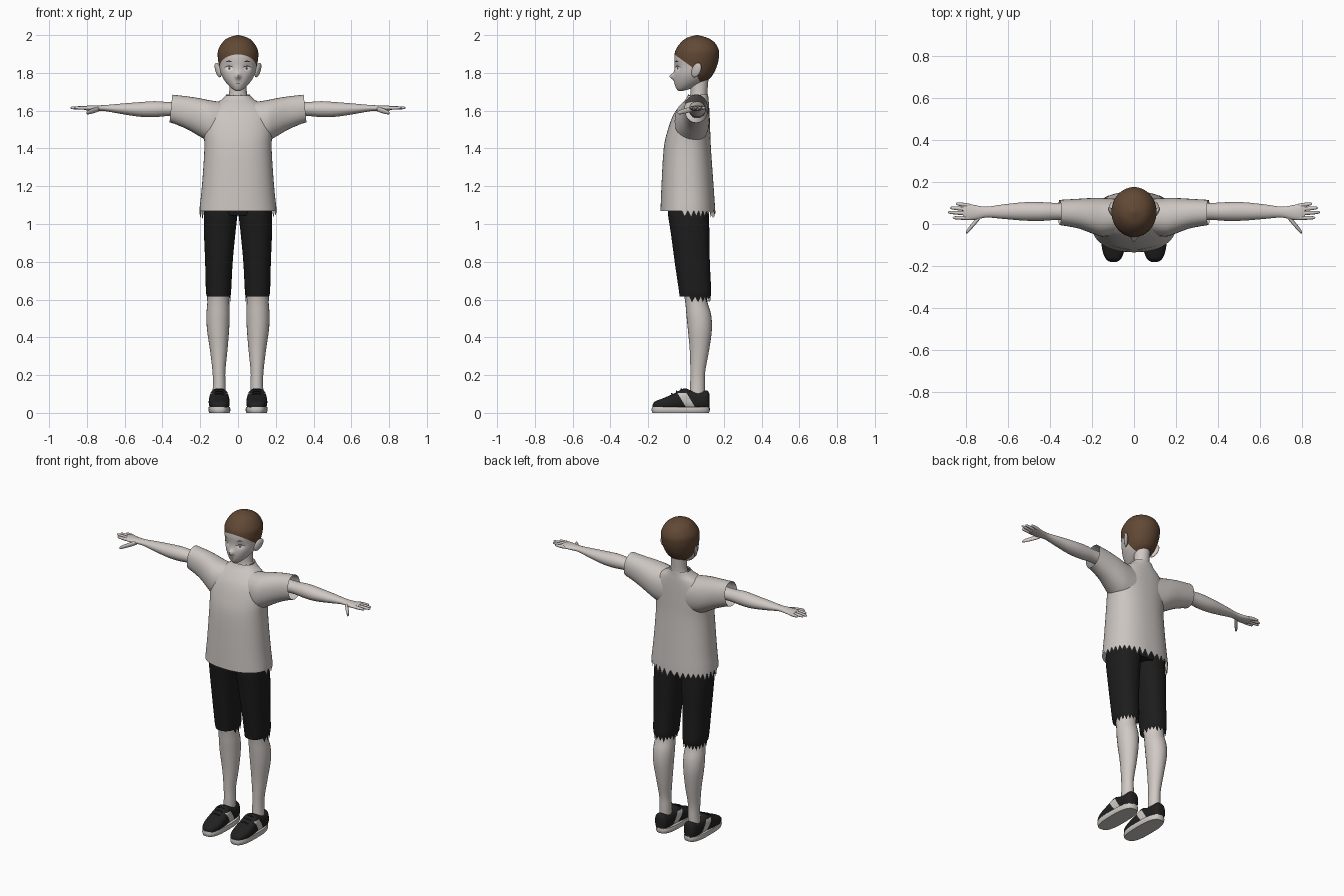
import bpy, bmesh, math, random
from mathutils import Vector
from mathutils.bvhtree import BVHTree

random.seed(4)
if "Cube" in bpy.data.objects:
    bpy.data.objects.remove(bpy.data.objects["Cube"])


def material(name, r, g, b):
    m = bpy.data.materials.new(name)
    m.use_nodes = True
    m.diffuse_color = (r, g, b, 1)
    bsdf = m.node_tree.nodes["Principled BSDF"]
    bsdf.inputs["Base Color"].default_value = (r, g, b, 1)
    bsdf.inputs["Roughness"].default_value = 0.8
    return m


SKIN = material("skin", 0.63, 0.58, 0.55)
CLOTH = material("shirt_cloth", 0.6, 0.56, 0.53)
SHORTS = material("shorts_black", 0.012, 0.012, 0.012)
HAIR = material("hair_brown", 0.12, 0.065, 0.035)
SHOE = material("shoe_black", 0.015, 0.015, 0.015)
SOLE = material("sole_light", 0.6, 0.57, 0.54)
WHITE = material("eye_white", 0.85, 0.85, 0.85)
LINE = material("face_line", 0.04, 0.03, 0.028)
IRIS = material("iris_grey", 0.3, 0.28, 0.27)


def finish(bm, name, mats, mirror=False, angle=50):
    me = bpy.data.meshes.new(name)
    bm.to_mesh(me)
    bm.free()
    for m in mats:
        me.materials.append(m)
    me.shade_smooth()
    me.set_sharp_from_angle(angle=math.radians(angle))
    ob = bpy.data.objects.new(name, me)
    bpy.context.collection.objects.link(ob)
    if mirror:
        ob.modifiers.new("mirror", "MIRROR")
    return ob


def spline(rows, steps):
    """Smooth curve through rows of numbers."""
    out = []
    for i in range(len(rows) - 1):
        a, b, c, d = (rows[max(0, min(len(rows) - 1, k))] for k in range(i - 1, i + 3))
        for s in range(steps):
            t = s / steps
            out.append([q + t / 2 * (r - p + t * (2 * p - 5 * q + 4 * r - u + t * (3 * (q - r) + u - p)))
                        for p, q, r, u in zip(a, b, c, d)])
    return out + [list(rows[-1])]


def loft(axis, rows, n=24, steps=4, power=2.0, caps=True):
    """Rows hold position along axis, then min/max on the two other axes."""
    bm = bmesh.new()
    rings = []
    for t, a0, a1, b0, b1 in spline(rows, steps):
        ring = []
        for j in range(n):
            w = math.tau * j / n
            c, s = (math.copysign(abs(f) ** (2 / power), f) for f in (math.cos(w), math.sin(w)))
            co = [(a0 + a1 + c * (a1 - a0)) / 2, (b0 + b1 + s * (b1 - b0)) / 2]
            co.insert("xyz".index(axis), t)
            ring.append(bm.verts.new(co))
        rings.append(ring)
    for low, high in zip(rings, rings[1:]):
        for j in range(n):
            k = (j + 1) % n
            bm.faces.new((low[j], low[k], high[k], high[j]))
    if caps:
        bm.faces.new(rings[0])
        bm.faces.new(rings[-1])
    bmesh.ops.recalc_face_normals(bm, faces=bm.faces)
    return bm, rings


def paint(bm, planes, rule):
    """Cut along planes, then give faces passing the rule the second colour."""
    for co, no in planes:
        bmesh.ops.bisect_plane(bm, geom=bm.verts[:] + bm.edges[:] + bm.faces[:],
                               plane_co=co, plane_no=no)
    for f in bm.faces:
        f.material_index = int(rule(f.calc_center_median()))


def fray(ring, depth, rule):
    """Turn an open edge into torn teeth."""
    for v in ring[1::2]:
        if rule(v.co):
            v.co.z -= depth * random.uniform(0.7, 1.3)


def sym(rows):
    return [(z, -w, w, f, b) for z, w, f, b in rows]


# Head with a soft nose, and hair painted behind two hairline planes
bm, _ = loft("z", sym([
    (1.705, .012, -.04, -.015), (1.715, .03, -.05, .02), (1.74, .056, -.06, .08),
    (1.77, .078, -.064, .125), (1.80, .092, -.063, .148), (1.84, .101, -.06, .165),
    (1.88, .107, -.062, .174), (1.92, .105, -.055, .174), (1.96, .083, -.028, .152),
    (1.985, .054, .004, .115), (2.0, .006, .052, .062)]), n=64, steps=5)
for v in bm.verts:
    if v.co.y < 0:
        v.co.y -= .024 * math.exp(-(v.co.x / .012) ** 2 - ((v.co.z - 1.782) / .016) ** 2)
        v.co.y += .008 * math.exp(-((abs(v.co.x) - .045) / .02) ** 2 - ((v.co.z - 1.825) / .016) ** 2)
hairline = [(Vector((0, -.06, 1.897)), Vector((0, .065, .09)).normalized()),
            (Vector((0, .035, 1.83)), Vector((0, .1, .05)).normalized())]
paint(bm, hairline, lambda c: any((c - co).dot(no) > 0 for co, no in hairline))
face = BVHTree.FromBMesh(bm)
finish(bm, "head", [SKIN, HAIR])


# Painted face features, laid on the face surface
def decal(name, mat, x, z, w, h, lift, mirror=True, bend=0.0):
    bm = bmesh.new()
    cols = []
    for i in range(13):
        u = i / 6 - 1
        half = h * math.sqrt(max(0.02, 1 - u * u))
        col = []
        for s in (-1, 0, 1):
            px, pz = x + u * w, z + s * half - bend * u * u
            hit = face.ray_cast(Vector((px, -1, pz)), Vector((0, 1, 0)))[0]
            col.append(bm.verts.new((px, hit.y - lift, pz)))
        cols.append(col)
    for a, b in zip(cols, cols[1:]):
        for k in range(2):
            bm.faces.new((a[k], b[k], b[k + 1], a[k + 1]))
    finish(bm, name, [mat], mirror)


decal("eye_white", WHITE, .047, 1.823, .021, .010, .0015)
decal("iris", IRIS, .046, 1.824, .007, .0095, .003)
decal("pupil", LINE, .046, 1.824, .003, .005, .004)
decal("upper_lid", LINE, .048, 1.836, .024, .0025, .004, bend=.008)
decal("eyebrow", LINE, .048, 1.862, .016, .003, .002, bend=.004)
decal("mouth", LINE, 0, 1.746, .014, .0014, .002, mirror=False)

# Ears
bm = bmesh.new()
bmesh.ops.create_uvsphere(bm, u_segments=20, v_segments=12, radius=1)
for v in bm.verts:
    x, y, z = v.co
    v.co = (.106 + .011 * x + .012 * y + .008 * z, .055 + .026 * y + .006 * z,
            1.815 + .038 * z + .006 * y)
finish(bm, "ear", [SKIN], True)

# Neck
bm, _ = loft("z", sym([(1.60, .085, .0, .115), (1.65, .062, .015, .115),
                       (1.69, .047, .024, .113), (1.78, .047, .02, .12)]))
finish(bm, "neck", [SKIN])

# Shirt body with torn hem and collar
bm, rings = loft("z", sym([
    (1.07, .205, -.135, .155), (1.2, .191, -.13, .146), (1.4, .178, -.118, .132),
    (1.5, .182, -.096, .128), (1.58, .172, -.066, .125), (1.63, .132, -.03, .122),
    (1.66, .085, -.002, .119), (1.685, .062, .012, .117)]),
    n=72, power=2.3, caps=False)
fray(rings[0], .04, lambda c: c.y > -.03)
fray(rings[-1], .03, lambda c: c.y < .08)
finish(bm, "shirt_body", [CLOTH])

# Sleeves
bm, rings = loft("x", [(.08, -.05, .12, 1.42, 1.645), (.15, -.06, .124, 1.435, 1.655),
                       (.2, -.045, .124, 1.462, 1.665), (.27, -.02, .12, 1.502, 1.676),
                       (.355, -.005, .115, 1.538, 1.685)], n=32, power=2.2, caps=False)
for v in rings[-1]:
    v.co.x += (1.61 - v.co.z) * .1
finish(bm, "sleeve", [CLOTH], True)

# Arms
bm, _ = loft("x", [(.2, .015, .105, 1.56, 1.65), (.35, .02, .1, 1.572, 1.645),
                   (.44, .015, .104, 1.566, 1.65), (.52, .016, .104, 1.568, 1.645),
                   (.62, .024, .094, 1.583, 1.637), (.7, .031, .083, 1.597, 1.63),
                   (.75, .022, .088, 1.598, 1.628), (.79, .018, .097, 1.6, 1.627),
                   (.815, .024, .096, 1.604, 1.624)])
finish(bm, "arm", [SKIN], True)


# Fingers and thumb, each a tapered sheared tube
def finger(name, start, end, r):
    rows = []
    for t, k in ((0, .9), (.35, 1), (.75, .85), (.94, .6), (1, .15)):
        x, y, z = Vector(start).lerp(Vector(end), t)
        rows.append((x, y - r * k, y + r * k, z - r * k, z + r * k))
    bm, _ = loft("x", rows, n=12, steps=3)
    finish(bm, name, [SKIN], True)


for name, y0, x1, y1 in (("index_finger", .029, .865, .030), ("middle_finger", .050, .888, .056),
                         ("ring_finger", .070, .878, .077), ("little_finger", .088, .85, .097)):
    finger(name, (.785, y0, 1.614), (x1, y1, 1.615), .0095)
finger("thumb", (.735, .035, 1.61), (.802, -.042, 1.588), .014)

# Shorts: hips and two legs with torn cuffs
bm, _ = loft("z", sym([(1.045, .17, -.085, .115), (1.08, .178, -.095, .12), (1.16, .165, -.09, .115)]))
finish(bm, "shorts_hips", [SHORTS])
bm, rings = loft("z", [(.615, .04, .164, -.034, .13), (.65, .036, .17, -.038, .133),
                       (.8, .028, .174, -.06, .126), (.95, .014, .18, -.08, .124),
                       (1.04, .004, .18, -.094, .121), (1.1, .0, .175, -.096, .12)],
                 n=40, power=2.3, caps=False)
fray(rings[0], .03, lambda c: c.y > .03)
finish(bm, "shorts_leg", [SHORTS], True)

# Bare legs
bm, _ = loft("z", [(.09, .066, .136, .02, .1), (.15, .066, .133, .022, .1), (.22, .067, .135, .023, .102),
                   (.33, .056, .148, .02, .122), (.44, .047, .164, .01, .137),
                   (.52, .044, .167, .002, .133), (.6, .046, .162, -.006, .112),
                   (.72, .04, .165, -.03, .115)])
finish(bm, "leg", [SKIN], True)

# Shoes with a slanted light side panel
bm, _ = loft("y", [(-.178, .085, .112, .022, .04), (-.165, .062, .134, .018, .06),
                   (-.12, .046, .152, .015, .078), (-.06, .045, .155, .015, .104),
                   (-.01, .05, .15, .015, .13), (.03, .054, .147, .015, .118),
                   (.08, .056, .145, .015, .114), (.112, .064, .138, .015, .118),
                   (.124, .08, .122, .02, .1)], n=32, power=2.6)
lean = Vector((0, 1, .6)).normalized()
panel = [(Vector((0, -.018, .06)), lean), (Vector((0, .03, .06)), lean),
         (Vector((0, 0, .104)), Vector((0, 0, 1)))]
paint(bm, panel, lambda c: c.z < .104 and (c - panel[0][0]).dot(lean) > 0 > (c - panel[1][0]).dot(lean))
finish(bm, "shoe_upper", [SHOE, SOLE], True)
bm, _ = loft("z", [(0, .045, .152, -.178, .122), (.015, .04, .157, -.182, .126),
                   (.032, .043, .155, -.18, .125)], n=40, power=2.8)
finish(bm, "shoe_sole", [SOLE], True)

# Laces across the instep
for k in range(3):
    y, z = -.075 + .025 * k, .102 + .012 * k
    bm, _ = loft("x", [(.078, y - .004, y + .004, z - .006, z), (.1, y - .004, y + .004, z - .002, z + .004),
                       (.122, y - .004, y + .004, z - .006, z)], n=8)
    finish(bm, "shoe_lace", [SHOE], True)
